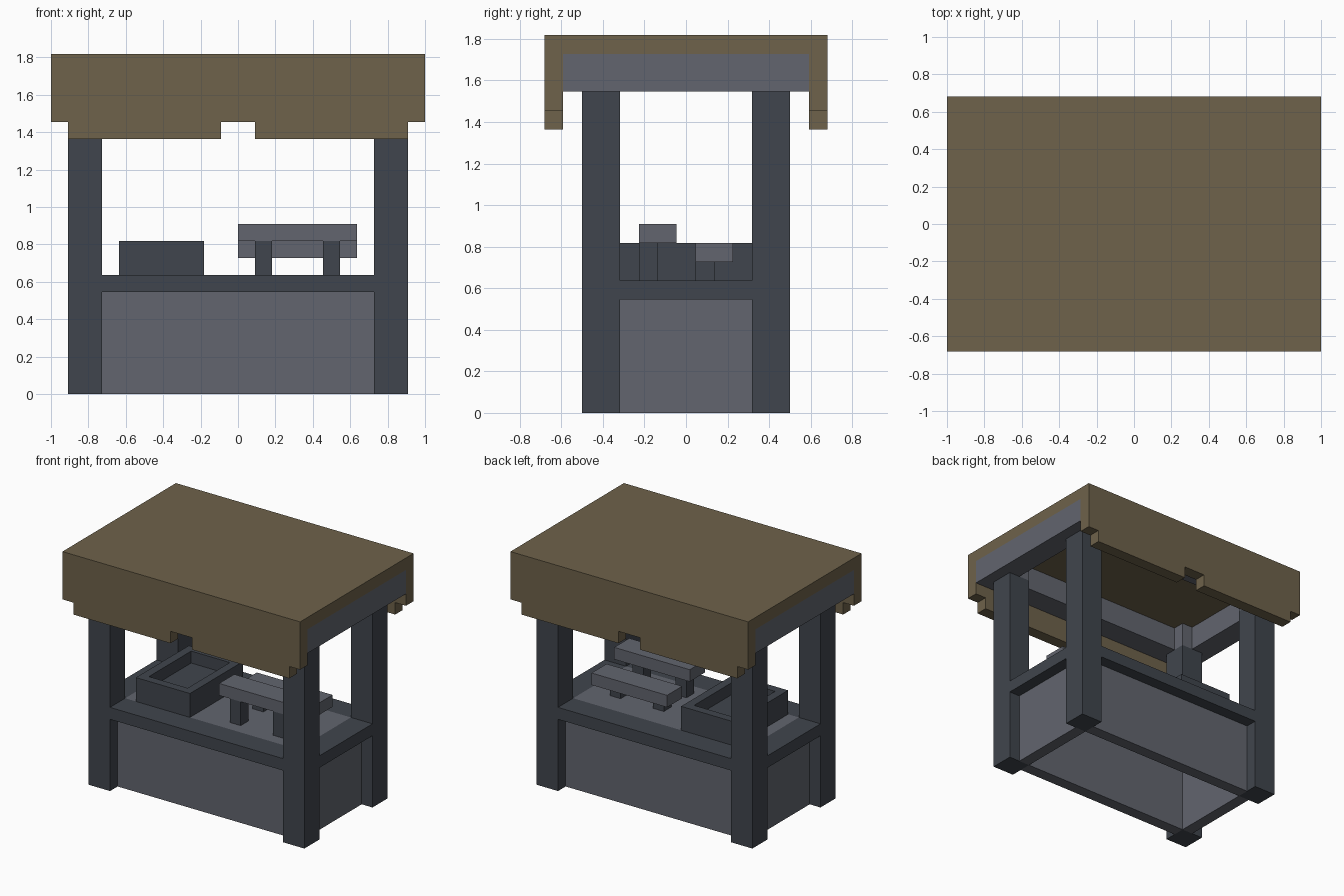
import bpy
import bmesh

cube = bpy.data.objects.get("Cube")
if cube:
    bpy.data.objects.remove(cube, do_unlink=True)

U = 1 / 11  # one grid step of the design


def material(name, rgb):
    m = bpy.data.materials.new(name)
    m.use_nodes = True
    m.diffuse_color = (*rgb, 1)
    bsdf = next(n for n in m.node_tree.nodes if n.type == 'BSDF_PRINCIPLED')
    bsdf.inputs["Base Color"].default_value = (*rgb, 1)
    return m


BROWN = material("roof_brown", (0.156, 0.122, 0.069))
GREY = material("panel_grey", (0.122, 0.130, 0.156))
DARK = material("frame_dark_grey", (0.051, 0.060, 0.074))


def finish(name, bm, mat):
    bmesh.ops.recalc_face_normals(bm, faces=bm.faces)
    bmesh.ops.scale(bm, vec=(U, U, U), verts=bm.verts)
    mesh = bpy.data.meshes.new(name)
    bm.to_mesh(mesh)
    bm.free()
    mesh.materials.append(mat)
    ob = bpy.data.objects.new(name, mesh)
    bpy.context.collection.objects.link(ob)
    return ob


def add_box(bm, x, y, z):
    """Add a box spanning the given (low, high) ranges."""
    verts = bmesh.ops.create_cube(bm, size=1)["verts"]
    for v in verts:
        v.co = [lo + (c + 0.5) * (hi - lo) for c, (lo, hi) in zip(v.co, (x, y, z))]


def box(name, mat, x, y, z):
    bm = bmesh.new()
    add_box(bm, x, y, z)
    return finish(name, bm, mat)


def span(sign, lo, hi):
    return tuple(sorted((sign * lo, sign * hi)))


SIDES = {"left": 1, "right": -1}
ENDS = {"front": -1, "back": 1}

# Corner posts, with the small blocks inside the roof frame
for en, sy in ENDS.items():
    for sn, sx in SIDES.items():
        box(f"{en}_{sn}_post", DARK, span(sx, 8, 10), span(sy, 3.5, 5.5), (0, 17))
        box(f"{en}_{sn}_roof_block", GREY, span(sx, 8, 9), span(sy, 3.5, 4.5), (17, 19))

# Base panels, counter rims and roof beams
for en, sy in ENDS.items():
    box(f"{en}_panel", GREY, (-8, 8), span(sy, 3.5, 4.5), (0, 6))
    box(f"{en}_counter_rim", DARK, (-8, 8), span(sy, 3.5, 5.5), (6, 7))
    box(f"{en}_roof_beam", GREY, (-9, 9), span(sy, 4.5, 6.5), (17, 19))
for sn, sx in SIDES.items():
    box(f"{sn}_panel", GREY, span(sx, 8, 9), (-3.5, 3.5), (0, 6))
    box(f"{sn}_counter_rim", DARK, span(sx, 8, 10), (-3.5, 3.5), (6, 7))
    box(f"{sn}_roof_beam", GREY, span(sx, 9, 11), (-6.5, 6.5), (17, 19))

# Counter surface
box("counter_top", GREY, (-8, 8), (-3.5, 3.5), (6, 7))

# Roof slab and the notched valances along front and back
box("roof_slab", BROWN, (-11, 11), (-6.5, 6.5), (19, 20))
half = [(1, 16), (1, 15), (10, 15), (10, 16), (11, 16), (11, 20)]
outline = half + [(-x, z) for x, z in reversed(half)]
for en, sy in ENDS.items():
    bm = bmesh.new()
    face = bm.faces.new([bm.verts.new((x, sy * 6.5, z)) for x, z in outline])
    ext = bmesh.ops.extrude_face_region(bm, geom=[face], use_keep_orig=True)["geom"]
    moved = [g for g in ext if isinstance(g, bmesh.types.BMVert)]
    bmesh.ops.translate(bm, vec=(0, sy, 0), verts=moved)
    finish(f"{en}_roof_valance", bm, BROWN)

# Open tray: inset the top face and sink it
bm = bmesh.new()
add_box(bm, (-7, -2), (-3.5, 3.5), (7, 9))
bm.normal_update()
top = max(bm.faces, key=lambda f: f.calc_center_median().z)
bmesh.ops.inset_region(bm, faces=[top], thickness=1)
ext = bmesh.ops.extrude_face_region(bm, geom=[top])["geom"]
if top.is_valid:
    bmesh.ops.delete(bm, geom=[top], context='FACES_ONLY')
bmesh.ops.translate(bm, vec=(0, 0, -1),
                    verts=[g for g in ext if isinstance(g, bmesh.types.BMVert)])
finish("tray", bm, DARK)

# Two stepped display shelves on short legs
for name, y, z in (("high", -2.5, 9), ("low", 0.5, 8)):
    box(f"{name}_shelf", GREY, (0, 7), (y, y + 2), (z, z + 1))
    for side, x in (("right", 1), ("left", 5)):
        box(f"{name}_shelf_{side}_leg", DARK, (x, x + 1), (y, y + 1), (7, z))
